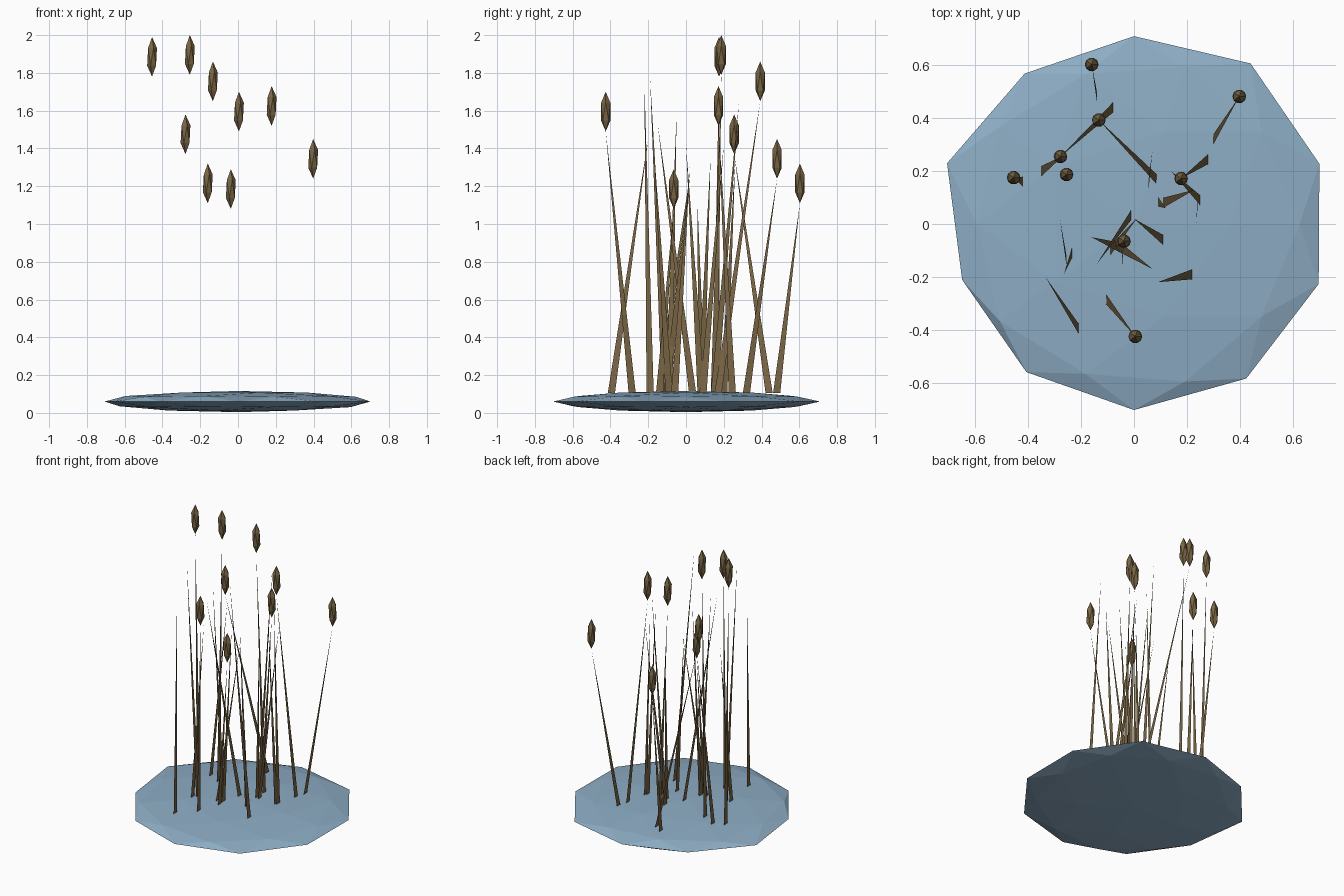
import bpy, bmesh, math
from mathutils import Matrix, Vector


def material(name, rgb):
    m = bpy.data.materials.new(name)
    m.diffuse_color = (*rgb, 1)
    return m


WATER = material("pale blue", (0.27, 0.42, 0.56))
REED = material("dry reed brown", (0.19, 0.13, 0.058))


def add_object(name, bm, mat):
    mesh = bpy.data.meshes.new(name)
    bm.to_mesh(mesh)
    bm.free()
    mesh.materials.append(mat)
    obj = bpy.data.objects.new(name, mesh)
    bpy.context.collection.objects.link(obj)


# Water patch: flattened low-poly ball with an uneven rim
RIM = [0.737, 0.75, 0.71, 0.703, 0.743, 0.683, 0.692, 0.703, 0.722, 0.734]
bm = bmesh.new()
bmesh.ops.create_icosphere(bm, subdivisions=2, radius=1)
for v in bm.verts:
    angle = math.degrees(math.atan2(v.co.y, v.co.x)) % 360
    r = RIM[round((angle - 18) / 36) % 10] if abs(v.co.z) < 0.1 else 0.70
    v.co = Vector((v.co.x * r, v.co.y * r, 0.06 + v.co.z * 0.056))
add_object("water_patch", bm, WATER)

# Reeds: base x, base y, tip x, tip y, tip z; the first nine carry seed heads
HEADED = [
    (-0.42, 0.16, -0.455, 0.175, 1.78), (-0.255, 0.15, -0.255, 0.187, 1.79),
    (0.085, 0.17, -0.133, 0.393, 1.65), (-0.105, -0.285, 0.005, -0.425, 1.49),
    (0.28, 0.245, 0.178, 0.172, 1.52), (-0.08, 0.44, -0.278, 0.255, 1.37),
    (0.30, 0.32, 0.398, 0.482, 1.24), (-0.14, 0.48, -0.16, 0.603, 1.11),
    (-0.045, -0.14, -0.038, -0.065, 1.08)]
PLAIN = [
    (-0.35, 0.20, -0.265, 0.26, 1.32), (0.25, 0.09, 0.14, 0.20, 1.42),
    (0.11, 0.08, 0.23, 0.13, 1.35), (0.09, 0.085, 0.12, 0.06, 1.13),
    (0.24, 0.08, 0.235, 0.0, 1.42), (0.055, 0.15, 0.07, 0.28, 1.64),
    (0.11, -0.06, 0.0, 0.02, 1.30), (-0.01, 0.035, -0.14, -0.15, 1.53),
    (-0.09, -0.10, 0.01, 0.02, 1.25), (-0.05, -0.09, 0.07, -0.17, 1.40),
    (-0.05, -0.09, -0.16, -0.05, 1.58), (-0.21, -0.395, -0.335, -0.20, 1.45),
    (-0.235, -0.11, -0.265, -0.19, 1.77), (-0.255, -0.14, -0.28, 0.02, 1.25),
    (0.22, -0.19, 0.09, -0.22, 1.74)]

# Each reed is a flat, pointed blade that is widest along y
bm = bmesh.new()
for bx, by, tx, ty, tz in HEADED + PLAIN:
    corners = [(bx, by - 0.019, 0.105), (bx, by + 0.019, 0.105), (tx, ty, tz)]
    bm.faces.new([bm.verts.new(c) for c in corners])
add_object("reed_blades", bm, REED)

# Seed heads: stretched faceted balls on the blade tips
bm = bmesh.new()
for _, _, x, y, z in HEADED:
    bmesh.ops.create_icosphere(
        bm, subdivisions=1, radius=1,
        matrix=Matrix.Translation((x, y, z + 0.105)) @ Matrix.Diagonal((0.029, 0.029, 0.105, 1)))
add_object("seed_heads", bm, REED)
